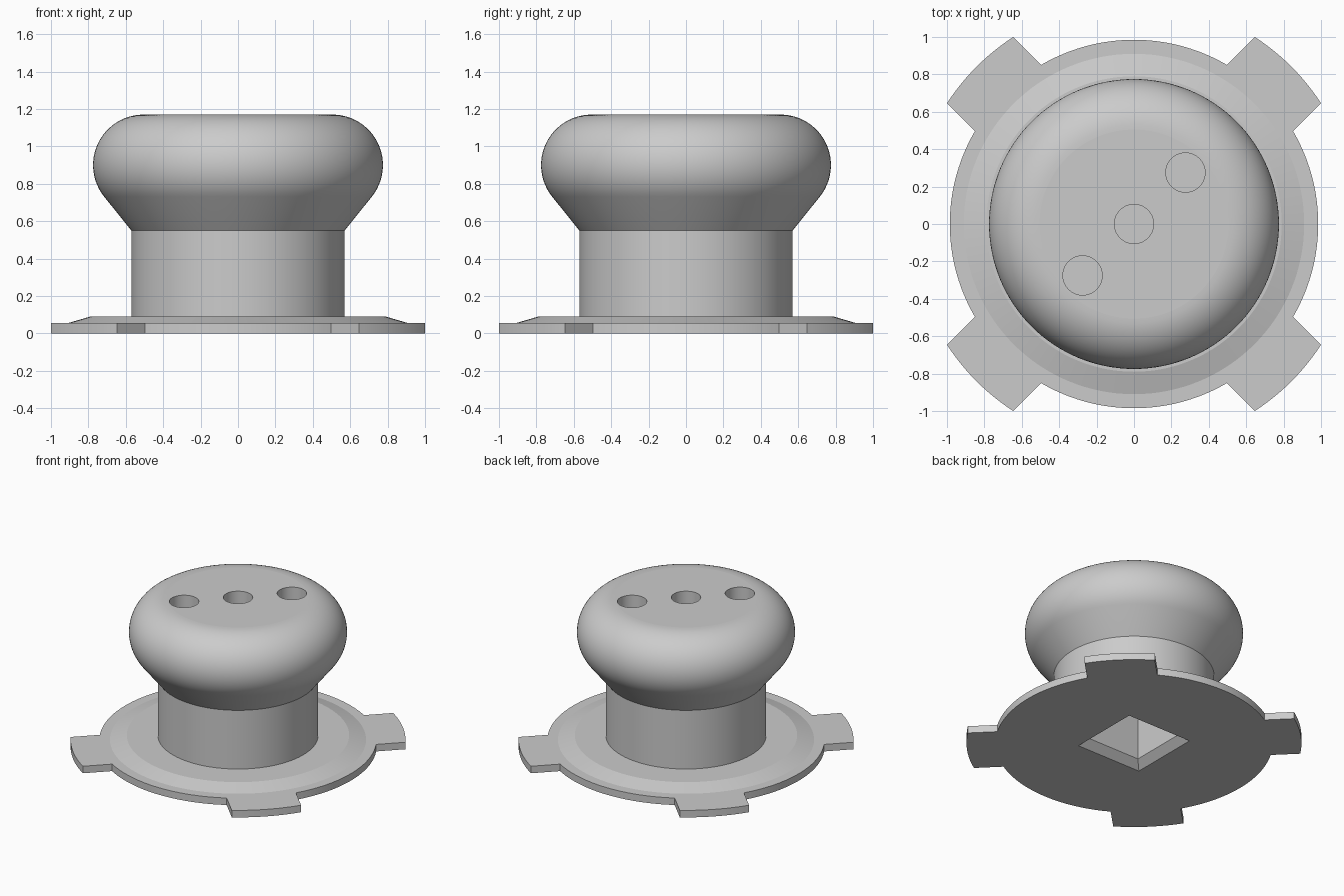
import bpy, bmesh
from math import sin, cos, pi, radians, asin, sqrt

cube = bpy.data.objects.get("Cube")
if cube:
    bpy.data.objects.remove(cube, do_unlink=True)

grey = bpy.data.materials.new("light grey")
grey.use_nodes = True
grey.diffuse_color = (0.6, 0.6, 0.6, 1)
grey.node_tree.nodes["Principled BSDF"].inputs["Base Color"].default_value = (0.6, 0.6, 0.6, 1)


def loft(name, loops):
    """Solid skinned through closed loops of points, capped at both ends."""
    bm = bmesh.new()
    rings = [[bm.verts.new(p) for p in loop] for loop in loops]
    n = len(rings[0])
    for a, b in zip(rings, rings[1:]):
        for i in range(n):
            j = (i + 1) % n
            bm.faces.new((a[i], a[j], b[j], b[i]))
    bm.faces.new(rings[0][::-1])
    bm.faces.new(rings[-1])
    bmesh.ops.recalc_face_normals(bm, faces=bm.faces[:])
    mesh = bpy.data.meshes.new(name)
    bm.to_mesh(mesh)
    bm.free()
    mesh.materials.append(grey)
    ob = bpy.data.objects.new(name, mesh)
    bpy.context.collection.objects.link(ob)
    return ob


def lathe(name, profile, sides=128, turn=0, at=(0, 0)):
    angles = [turn + 2 * pi * i / sides for i in range(sides)]
    return loft(name, [[(at[0] + r * cos(a), at[1] + r * sin(a), z) for a in angles]
                       for r, z in profile])


def combine(target, tool, operation):
    mod = target.modifiers.new(operation, 'BOOLEAN')
    mod.operation, mod.solver, mod.object = operation, 'EXACT', tool
    bpy.context.view_layer.objects.active = target
    bpy.ops.object.modifier_apply(modifier=mod.name)
    bpy.data.objects.remove(tool, do_unlink=True)


# Flange outline: a disc with four diagonal tabs
DISC, TAB, HALF = 0.985, 1.19, 0.25
inner, outer = asin(HALF / DISC), asin(HALF / TAB)
outline = []
for k in range(4):
    mid = pi / 4 + k * pi / 2
    for i in range(13):
        a = mid + outer * (i / 6 - 1)
        outline.append((TAB * cos(a), TAB * sin(a)))
    for i in range(25):
        a = mid + inner + (pi / 2 - 2 * inner) * i / 24
        outline.append((DISC * cos(a), DISC * sin(a)))
knob = loft("knob", [[(x, y, z) for x, y in outline] for z in (0, 0.055)])

# Raised flange, neck and rounded grip in one turned profile
profile = [(0.91, 0.03), (0.91, 0.055), (0.79, 0.09), (0.57, 0.09), (0.57, 0.55)]
for i in range(25):
    a = radians(-38.8 + 128.8 * i / 24)
    profile.append((0.505 + 0.27 * cos(a), 0.9 + 0.27 * sin(a)))
combine(knob, lathe("turned_body", profile), 'UNION')

# Chamfered square socket underneath
socket = [(0.3, -0.02), (0.225, 0.055), (0.225, 0.6)]
combine(knob, lathe("socket_cutter", [(h * sqrt(2), z) for h, z in socket], 4, pi / 4),
        'DIFFERENCE')

# Three round holes across the top
for d in (-0.275, 0, 0.275):
    combine(knob, lathe("hole_cutter", [(0.105, 0.8), (0.105, 1.3)], 48, at=(d, d)),
            'DIFFERENCE')

# Smooth the curved surfaces, keep level faces flat
bpy.ops.object.select_all(action='DESELECT')
knob.select_set(True)
bpy.context.view_layer.objects.active = knob
bpy.ops.object.shade_smooth_by_angle(angle=radians(25))
for face in knob.data.polygons:
    if abs(face.normal.z) > 0.999:
        face.use_smooth = False
